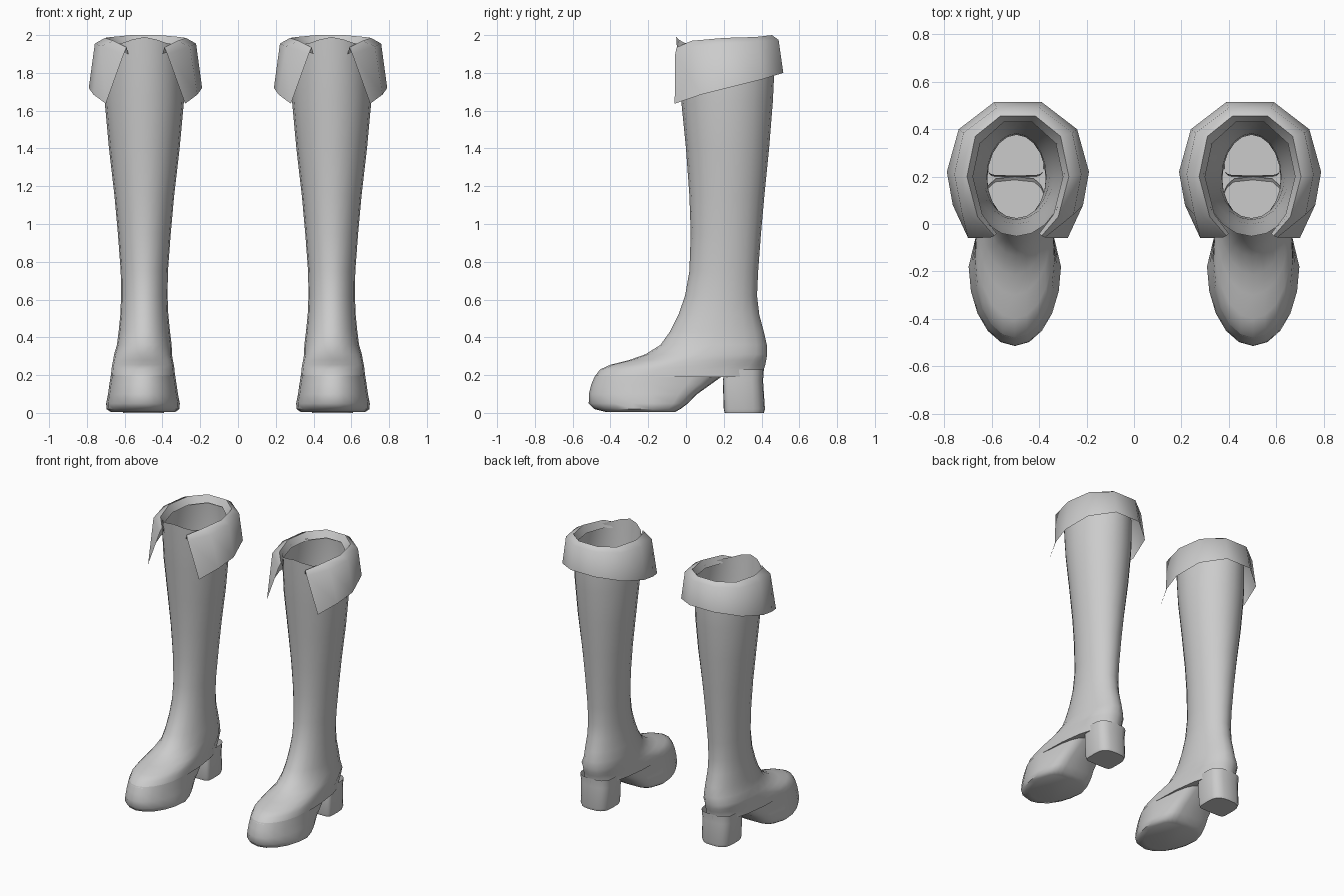
import bpy, bmesh, math

N = 20
leather = bpy.data.materials.new("grey leather")
leather.diffuse_color = (0.6, 0.6, 0.6, 1)


def finish(name, bm, angle=50):
    bmesh.ops.recalc_face_normals(bm, faces=bm.faces)
    me = bpy.data.meshes.new(name)
    bm.to_mesh(me)
    bm.free()
    me.materials.append(leather)
    ob = bpy.data.objects.new(name, me)
    bpy.context.collection.objects.link(ob)
    bpy.ops.object.select_all(action='DESELECT')
    ob.select_set(True)
    bpy.context.view_layer.objects.active = ob
    bpy.ops.object.shade_smooth_by_angle(angle=math.radians(angle))


def ring(cx, z, yf, yb, w, ym=None, pf=1, pb=1, taper=0, peak=0):
    """Horizontal outline: front and back halves are superellipses meeting at ym."""
    ym = (yf + yb) / 2 if ym is None else ym
    pts = []
    for i in range(N):
        a = 2 * math.pi * i / N
        c, s = math.cos(a), math.sin(a)
        p = pb if s > 0 else pf
        x = math.copysign(abs(c) ** p, c) * w
        v = abs(s) ** p if abs(s) > 1e-6 else 0
        if s > 0:
            x *= 1 - taper * v
        y = ym + v * ((yb if s > 0 else yf) - ym)
        pts.append((cx + x, y, z + peak * max(0, -s) ** 8))
    return pts


def loft(name, rings, closed=True, cap_first=False, cap_last=False, angle=50):
    bm = bmesh.new()
    rows = [[bm.verts.new(p) for p in r] for r in rings]
    n = len(rows[0])
    for a, b in zip(rows, rows[1:]):
        for i in range(n if closed else n - 1):
            j = (i + 1) % n
            bm.faces.new((a[i], a[j], b[j], b[i]))
    if cap_first:
        bm.faces.new(rows[0])
    if cap_last:
        bm.faces.new(rows[-1])
    finish(name, bm, angle)


# Upper, from the arch to the open top: z, front y, back y, half width, widest y
UPPER = [
    (0.19, -0.485, 0.410, 0.170, -0.18), (0.23, -0.455, 0.412, 0.167, -0.15),
    (0.255, -0.40, 0.420, 0.163, -0.08), (0.28, -0.30, 0.425, 0.158, 0.0),
    (0.31, -0.215, 0.430, 0.153, 0.08), (0.36, -0.135, 0.428, 0.145, 0.14),
    (0.43, -0.085, 0.412, 0.136, 0.16), (0.52, -0.04, 0.388, 0.127, 0.17),
    (0.62, -0.005, 0.376, 0.123, 0.19), (0.75, 0.018, 0.382, 0.125, 0.20),
    (0.95, 0.025, 0.397, 0.140, 0.21), (1.15, 0.018, 0.415, 0.158, 0.215),
    (1.40, 0.0, 0.440, 0.187, 0.22), (1.65, -0.025, 0.460, 0.210, 0.215),
    (1.82, -0.04, 0.468, 0.212, 0.21), (1.95, -0.052, 0.460, 0.203, 0.20),
]
# Forefoot down to the sole
FOREFOOT = [
    (0.20, -0.480, 0.20, 0.170), (0.15, -0.502, 0.13, 0.178),
    (0.10, -0.514, 0.06, 0.185), (0.05, -0.515, 0.01, 0.195),
    (0.02, -0.485, -0.03, 0.193), (0.004, -0.42, -0.06, 0.170),
]
# Block heel
HEEL = [
    (0.23, 0.205, 0.412, 0.122), (0.17, 0.195, 0.408, 0.118),
    (0.02, 0.20, 0.418, 0.115), (0.0, 0.205, 0.412, 0.108),
]
# Half of the folded cuff, front edge to back: inner lip, rim, shoulder, hem
CUFF = [
    [(0.09, -0.04, 1.90), (0.15, 0.04, 1.92), (0.19, 0.20, 1.93), (0.16, 0.34, 1.94), (0.06, 0.43, 1.95)],
    [(0.10, -0.05, 1.935), (0.17, 0.03, 1.97), (0.215, 0.20, 1.985), (0.18, 0.37, 1.99), (0.075, 0.455, 2.0)],
    [(0.115, -0.057, 1.90), (0.235, 0.04, 1.94), (0.268, 0.21, 1.955), (0.23, 0.385, 1.965), (0.09, 0.49, 1.975)],
    [(0.21, -0.06, 1.637), (0.275, 0.08, 1.685), (0.30, 0.22, 1.72), (0.25, 0.40, 1.765), (0.10, 0.515, 1.80)],
]

for side, sx in (("left", -1), ("right", 1)):
    upper = []
    for k, (z, yf, yb, w, ym) in enumerate(UPPER):
        cx = sx * (0.503 if z < 0.35 else 0.496)
        upper.append(ring(cx, z, yf, yb, w, ym, pb=0.85 if z < 0.35 else 1,
                          peak=0.04 if k == len(UPPER) - 1 else 0))
    loft(side + "_boot_upper", upper, cap_first=True)
    loft(side + "_forefoot",
         [ring(sx * 0.503, z, yf, yb, w, min(-0.18, yb - 0.1), pb=0.45,
               taper=0.2) for z, yf, yb, w in FOREFOOT], cap_last=True)
    loft(side + "_heel",
         [ring(sx * 0.5, z, yf, yb, w, pf=0.3, pb=0.7) for z, yf, yb, w in HEEL],
         cap_last=True)
    loft(side + "_cuff",
         [[(sx * 0.49 + x, y, z) for x, y, z in row] +
          [(sx * 0.49 - x, y, z) for x, y, z in reversed(row)] for row in CUFF],
         closed=False, angle=60)
